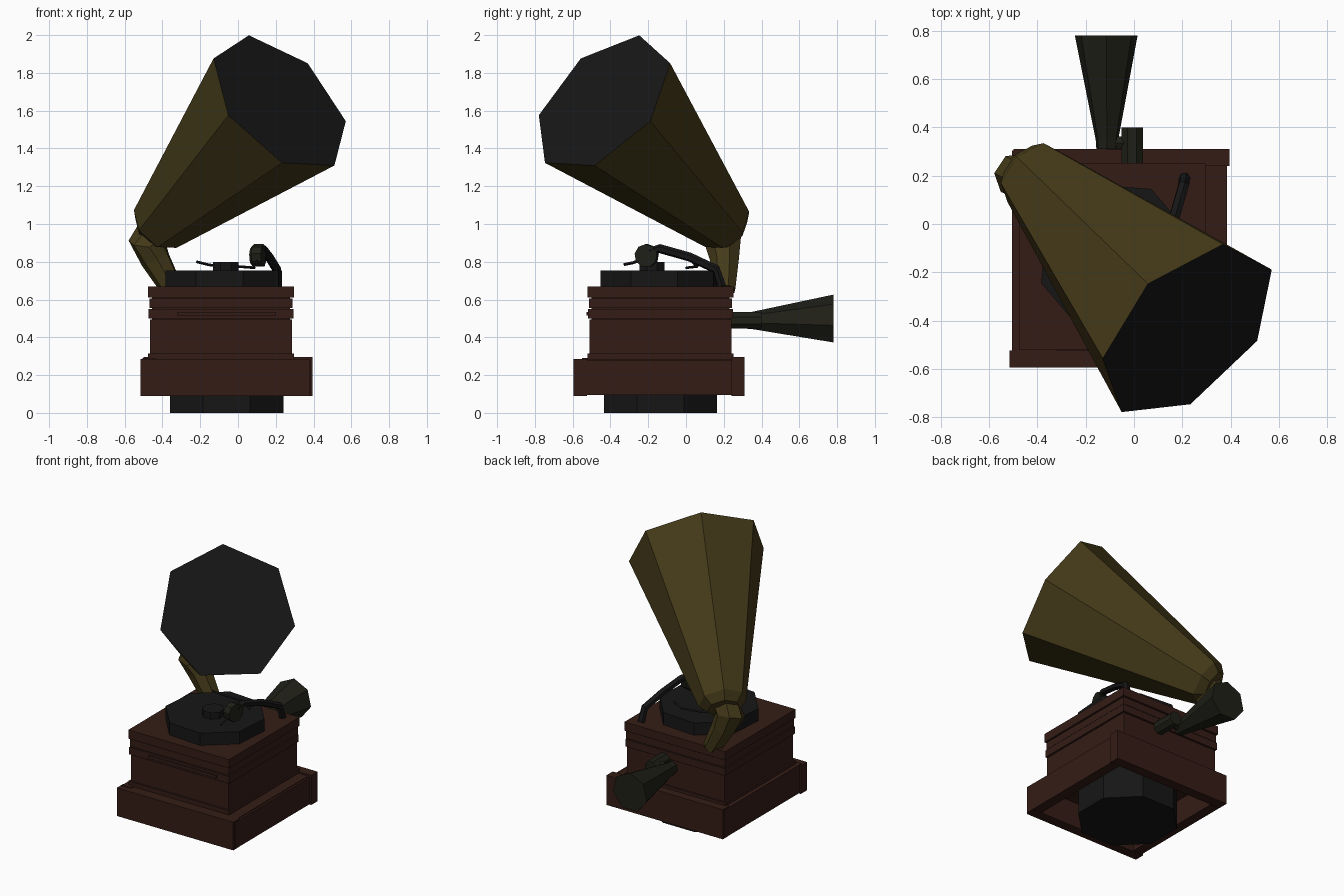
import bpy, bmesh, math
from mathutils import Vector

if "Cube" in bpy.data.objects:
    bpy.data.objects.remove(bpy.data.objects["Cube"])


def material(name, rgb):
    m = bpy.data.materials.new(name)
    m.diffuse_color = (*rgb, 1)
    m.use_nodes = True
    m.node_tree.nodes["Principled BSDF"].inputs["Base Color"].default_value = m.diffuse_color
    return m


wood = material("dark_wood", (0.035, 0.012, 0.008))
brass = material("old_brass", (0.06, 0.043, 0.01))
black = material("black", (0.008, 0.008, 0.008))
iron = material("iron", (0.014, 0.014, 0.009))


def finish(name, bm, mats):
    bmesh.ops.recalc_face_normals(bm, faces=bm.faces)
    me = bpy.data.meshes.new(name)
    bm.to_mesh(me)
    bm.free()
    for m in mats:
        me.materials.append(m)
    ob = bpy.data.objects.new(name, me)
    bpy.context.collection.objects.link(ob)
    return ob


def block(name, x0, x1, y0, y1, z0, z1, mat):
    bm = bmesh.new()
    bmesh.ops.create_cube(bm, size=1)
    for v in bm.verts:
        v.co = Vector(((x0 + x1) / 2 + v.co.x * (x1 - x0),
                       (y0 + y1) / 2 + v.co.y * (y1 - y0),
                       (z0 + z1) / 2 + v.co.z * (z1 - z0)))
    return finish(name, bm, [mat])


def loft(name, rings, sides, ref, mat, end_mat=None):
    """Capped faceted tube through rings of (centre, axis, radius)."""
    bm = bmesh.new()
    loops = []
    for c, axis, r in rings:
        a = Vector(axis).normalized()
        u = Vector(ref)
        u = (u - a * u.dot(a)).normalized()
        w = a.cross(u)
        loops.append([bm.verts.new(Vector(c) + r * (
            math.cos(math.tau * i / sides) * u + math.sin(math.tau * i / sides) * w))
            for i in range(sides)])
    for p, q in zip(loops, loops[1:]):
        for i in range(sides):
            j = (i + 1) % sides
            bm.faces.new((p[i], p[j], q[j], q[i]))
    bm.faces.new(loops[0])
    end = bm.faces.new(loops[-1])
    if end_mat:
        end.material_index = 1
    return finish(name, bm, [mat] + ([end_mat] if end_mat else []))


def rod(name, pts, radius, sides, mat):
    pts = [Vector(p) for p in pts]
    rings = []
    for i, p in enumerate(pts):
        d = pts[min(i + 1, len(pts) - 1)] - pts[max(i - 1, 0)]
        rings.append((p, d, radius))
    return loft(name, rings, sides, (0.1, 0.05, 1), mat)


# Eight-sided foot under the hollow plinth
UP = (0, 0, 1)
loft("foot", [((-0.06, -0.135, 0.0), UP, 0.325), ((-0.06, -0.135, 0.28), UP, 0.325)],
     8, (0.92, 0.38, 0), black)

# Plinth frame made of four boards with overlapping ends
block("plinth_front", -0.515, 0.38, -0.595, -0.525, 0.09, 0.285, wood)
block("plinth_back", -0.50, 0.395, 0.24, 0.31, 0.09, 0.295, wood)
block("plinth_left", -0.505, -0.435, -0.55, 0.305, 0.095, 0.29, wood)
block("plinth_right", 0.315, 0.385, -0.58, 0.27, 0.095, 0.28, wood)
block("plinth_top", -0.49, 0.37, -0.57, 0.295, 0.265, 0.285, wood)

# Cabinet of stacked boards with shallow steps between them
bands = [("skirt", 0.28, 0.315, 0.012), ("body", 0.315, 0.495, 0.0),
         ("lower_rail", 0.50, 0.55, 0.008), ("upper_rail", 0.555, 0.605, 0.004),
         ("lid", 0.61, 0.67, 0.012)]
for n, z0, z1, g in bands:
    block("cabinet_" + n, -0.465 - g, 0.285 + g, -0.51 - g, 0.24 + g, z0, z1, wood)
block("cabinet_core", -0.455, 0.275, -0.50, 0.23, 0.28, 0.665, wood)
block("front_trim", -0.32, 0.20, -0.526, -0.50, 0.515, 0.535, wood)

# Turntable and spindle hub
loft("turntable", [((-0.075, -0.145, 0.66), UP, 0.325), ((-0.075, -0.145, 0.755), UP, 0.325)],
     8, (0.95, 0.31, 0), black)
loft("hub", [((-0.065, -0.18, 0.75), UP, 0.072), ((-0.065, -0.18, 0.80), UP, 0.072)],
     8, (0.92, 0.38, 0), black)
rod("thin_wire", [(-0.22, 0.03, 0.80), (-0.15, 0.05, 0.783), (0.0, 0.06, 0.775),
                  (0.09, 0.0, 0.768)], 0.007, 4, black)

# Pickup arm, sound head and needle
rod("pickup_arm", [(0.12, -0.19, 0.85), (0.13, -0.14, 0.87), (0.165, 0.02, 0.825),
                   (0.205, 0.16, 0.76), (0.21, 0.19, 0.67)], 0.024, 6, black)
loft("sound_head", [((0.07, -0.2, 0.832), (1, -0.25, 0), 0.045),
                    ((0.085, -0.203, 0.832), (1, -0.25, 0), 0.062),
                    ((0.135, -0.213, 0.832), (1, -0.25, 0), 0.062)], 9, UP, iron)
rod("needle", [(0.10, -0.21, 0.82), (0.10, -0.28, 0.795), (0.10, -0.33, 0.785)],
    0.008, 4, black)

# Elbow pipe rising from the cabinet corner
horn_axis = Vector((1, -1, 1))
horn_ref = (-0.163, 0.191, 0.36)
loft("elbow", [((-0.345, 0.205, 0.65), (-0.45, 0, 0.9), 0.06),
               ((-0.435, 0.205, 0.81), (-0.4, 0, 0.9), 0.08),
               ((-0.48, 0.20, 0.905), (0.05, -0.35, 1.2), 0.10),
               ((-0.42, 0.20, 0.99), horn_axis, 0.10)], 7, (-1, 0.1, 0.1), brass)

# Seven-sided horn with dark mouth
mouth = Vector((0.223, -0.441, 1.64))
small = mouth - horn_axis * 0.65
loft("horn", [(small - horn_axis * 0.03, horn_axis, 0.105), (small, horn_axis, 0.155),
              (mouth, horn_axis, 0.44)], 7, horn_ref, brass, black)

# Crank at the back: shaft and flared handle
BACK = (0, 1, 0)
loft("crank_shaft", [((-0.008, 0.22, 0.49), BACK, 0.048), ((-0.008, 0.40, 0.49), BACK, 0.048)],
     8, (0.92, 0, 0.38), iron)
rod("crank_link", [(-0.008, 0.335, 0.49), (-0.115, 0.335, 0.49)], 0.03, 6, iron)
loft("crank_handle", [((-0.112, 0.31, 0.487), BACK, 0.045), ((-0.112, 0.35, 0.487), BACK, 0.048),
                      ((-0.115, 0.78, 0.493), BACK, 0.133)], 7, UP, iron)
